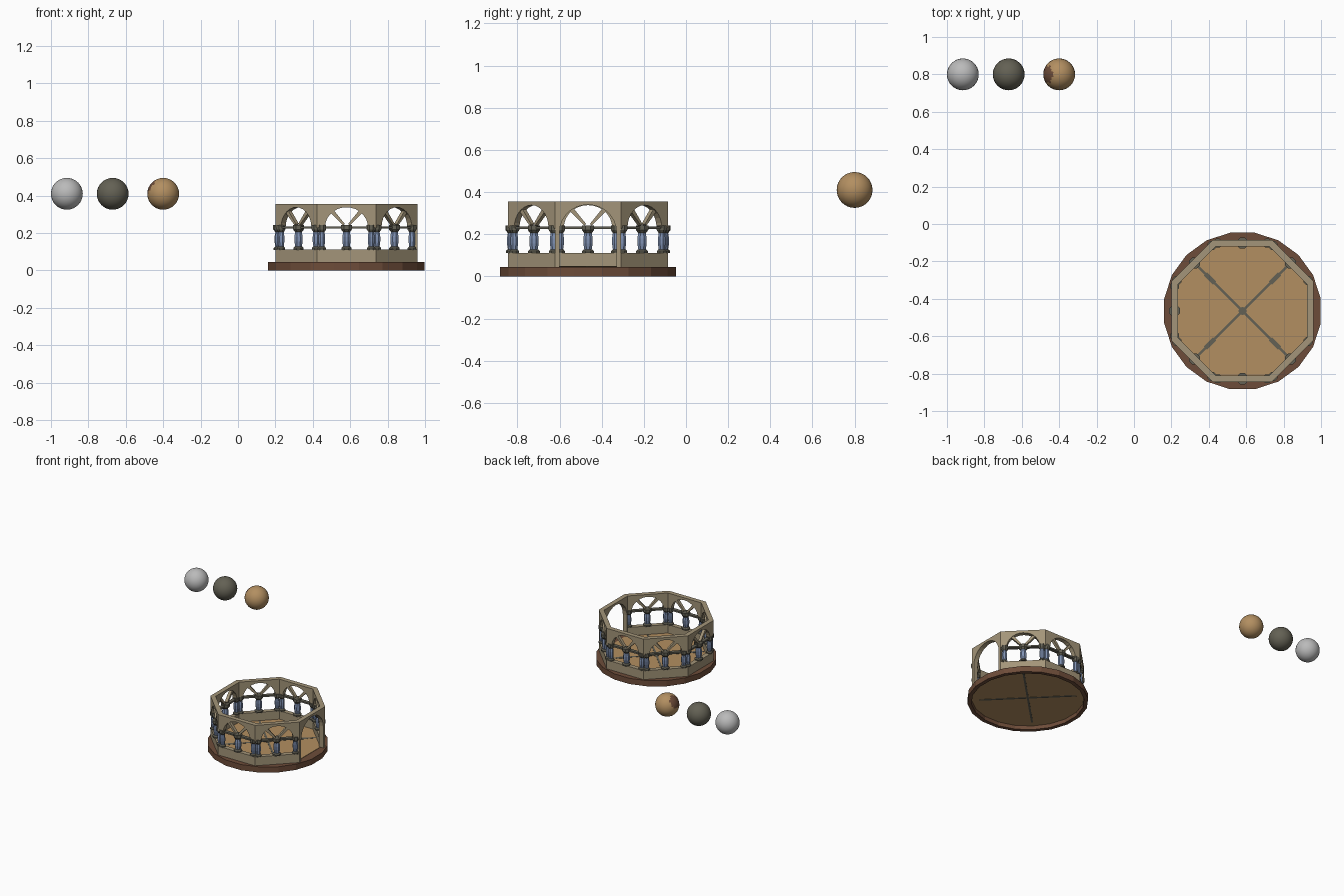
import bpy, bmesh, math
from mathutils import Matrix, Vector

if "Cube" in bpy.data.objects:
    bpy.data.objects.remove(bpy.data.objects["Cube"])

CX, CY = 0.58, -0.465          # pavilion centre
AP, TH = 0.38, 0.035           # octagon apothem, wall thickness
HALF = AP * math.tan(math.pi / 8)
MITRE = TH * math.tan(math.pi / 8)


def material(name, rgb):
    m = bpy.data.materials.new(name)
    lin = [c / 12.92 if c < 0.04 else ((c + 0.055) / 1.055) ** 2.4 for c in rgb]
    m.diffuse_color = (*lin, 1)
    m.use_nodes = True
    m.node_tree.nodes["Principled BSDF"].inputs["Base Color"].default_value = m.diffuse_color
    return m


STONE = material("beige stone", (0.64, 0.585, 0.475))
TAN = material("tan floor", (0.70, 0.56, 0.38))
BROWN = material("dark brown", (0.43, 0.30, 0.225))
BLUE = material("blue grey", (0.50, 0.57, 0.70))
DARK = material("dark olive grey", (0.39, 0.38, 0.33))
GREY = material("light grey", (0.73, 0.73, 0.73))


def finish(bm, name, mats, matrix=None):
    bmesh.ops.recalc_face_normals(bm, faces=bm.faces)
    if matrix:
        bm.transform(matrix)
    me = bpy.data.meshes.new(name)
    bm.to_mesh(me)
    bm.free()
    ob = bpy.data.objects.new(name, me)
    for m in mats:
        me.materials.append(m)
    bpy.context.collection.objects.link(ob)
    return ob


def plate(bm, pts, d0=0.0, d1=TH):
    """Extrude a (u, z) outline inward; outer ends are mitred for the corners."""
    def row(d):
        out = []
        for u, z in pts:
            if abs(abs(u) - HALF) < 1e-4:
                u -= math.copysign(MITRE * d / TH, u)
            out.append(bm.verts.new((u, d - AP, z)))
        return out
    a, b = row(d0), row(d1)
    bm.faces.new(a)
    bm.faces.new(b[::-1])
    for i in range(len(a)):
        j = (i + 1) % len(a)
        bm.faces.new((a[i], b[i], b[j], a[j]))


def lathe(bm, prof, n, centre=(0, 0), turn=0.0, closed=False):
    rings = []
    for r, z in prof:
        rings.append([bm.verts.new((centre[0] + r * math.cos(turn + 2 * math.pi * k / n),
                                    centre[1] + r * math.sin(turn + 2 * math.pi * k / n), z))
                      for k in range(n)])
    for i in range(len(rings) if closed else len(rings) - 1):
        a, b = rings[i], rings[(i + 1) % len(rings)]
        for k in range(n):
            q = (k + 1) % n
            bm.faces.new((a[k], a[q], b[q], b[k]))
    if not closed:
        bm.faces.new(rings[0])
        bm.faces.new(rings[-1])


def arch(w, spring, rise, n=14):
    return [(-w * math.cos(math.pi * i / n), spring + rise * math.sin(math.pi * i / n))
            for i in range(n + 1)]


CENTRE = Matrix.Translation((CX, CY, 0))

# round base rim, floor sheet and octagonal floor
bm = bmesh.new()
lathe(bm, [(0.395, 0), (0.4235, 0), (0.4235, 0.044), (0.36, 0.044), (0.36, 0.038), (0.395, 0.038)],
      20, turn=math.pi / 20, closed=True)
finish(bm, "base_rim", [BROWN], CENTRE)
bm = bmesh.new()
lathe(bm, [(0.396, 0.030), (0.396, 0.037)], 20, turn=math.pi / 20)
lathe(bm, [(0.385, 0.036), (0.385, 0.047)], 8, turn=math.pi / 8)
finish(bm, "floor", [TAN], CENTRE)

# crossed floor strips
bm = bmesh.new()
for s in (1, -1):
    bmesh.ops.create_cube(bm, size=1, matrix=Matrix.Rotation(s * math.pi / 4, 4, 'Z')
                          @ Matrix.Translation((0, 0, 0.038)) @ Matrix.Diagonal((0.68, 0.014, 0.021, 1)))
    for e in (1, -1):
        bmesh.ops.create_cube(bm, size=1, matrix=Matrix.Rotation(s * math.pi / 4, 4, 'Z')
                              @ Matrix.Translation((e * 0.245, 0, 0.046)) @ Matrix.Diagonal((0.07, 0.024, 0.006, 1)))
lathe(bm, [(0.022, 0.044), (0.022, 0.05)], 8)
finish(bm, "floor_cross", [DARK], CENTRE)

# eight wall panels; the one facing +x is an open doorway
for k in range(8):
    M = CENTRE @ Matrix.Rotation(k * math.pi / 4, 4, 'Z')
    bm = bmesh.new()
    if k == 2:
        plate(bm, [(-HALF, 0.044), (-0.135, 0.044)] + arch(0.135, 0.21, 0.13)
              + [(0.135, 0.044), (HALF, 0.044), (HALF, 0.356), (-HALF, 0.356)])
        finish(bm, "doorway_arch", [STONE], M)
        continue
    # low parapet and arched upper wall
    plate(bm, [(-HALF, 0.044), (HALF, 0.044), (HALF, 0.112), (-HALF, 0.112)])
    plate(bm, [(-HALF, 0.23)] + arch(0.115, 0.23, 0.108)
          + [(HALF, 0.23), (HALF, 0.356), (-HALF, 0.356)])
    # two fan spokes
    for a in (math.radians(48), math.radians(132)):
        c, s = math.cos(a), math.sin(a)
        plate(bm, [(r * c - w * s, 0.23 + r * s + w * c)
                   for r, w in ((0.02, -0.006), (0.115, -0.011), (0.115, 0.011), (0.02, 0.006))],
              0.006, TH - 0.006)
    finish(bm, "arched_wall", [STONE], M)

    # columns with dark bases, capitals and lintel
    shaft, trim = bmesh.new(), bmesh.new()
    plate(trim, [(-HALF, 0.224), (HALF, 0.224), (HALF, 0.236), (-HALF, 0.236)], 0.004, TH - 0.004)
    for u in (-0.132, 0, 0.132):
        p = (u, TH / 2 - AP)
        f = 1.0 if u == 0 else 0.8
        lathe(shaft, [(0.018 * f, 0.122), (0.024 * f, 0.155), (0.024 * f, 0.18), (0.018 * f, 0.212)],
              8, p, math.pi / 8)
        lathe(trim, [(0.03 * f, 0.11), (0.03 * f, 0.12), (0.021 * f, 0.128)], 8, p, math.pi / 8)
        lathe(trim, [(0.02 * f, 0.206), (0.032 * f, 0.22), (0.032 * f, 0.242)], 8, p, math.pi / 8)
    finish(shaft, "columns", [BLUE], M)
    finish(trim, "column_trim", [DARK], M)

# three floating balls; the tan one has a brown patch
for name, x, mats in (("grey_ball", -0.915, [GREY]), ("dark_ball", -0.67, [DARK]),
                      ("tan_ball", -0.40, [TAN, BROWN])):
    bm = bmesh.new()
    bmesh.ops.create_uvsphere(bm, u_segments=32, v_segments=16, radius=0.085)
    for f in bm.faces:
        f.smooth = True
        if len(mats) > 1 and f.calc_center_median().normalized().dot(Vector((-0.85, 0, 0.53))) > 0.83:
            f.material_index = 1
    finish(bm, name, mats, Matrix.Translation((x, 0.80, 0.41)))
